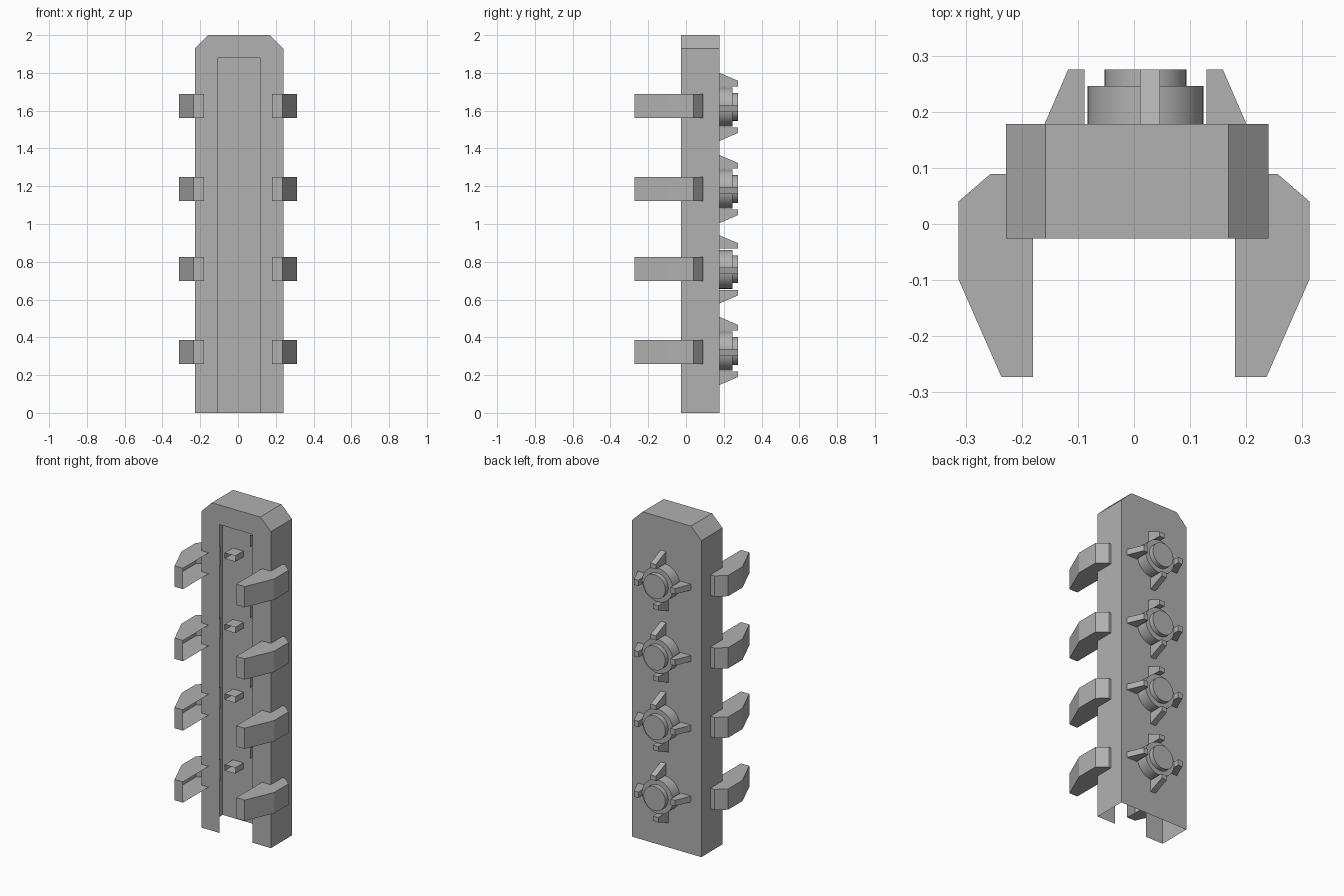
import bpy, bmesh, math
from mathutils import Vector

if "Cube" in bpy.data.objects:
    bpy.data.objects.remove(bpy.data.objects["Cube"])

CX = 0.0205                               # knob centre line
KNOB_Z = (0.328, 0.76, 1.185, 1.62)
CLAW_Z = (0.323, 0.762, 1.185, 1.625)

grey = bpy.data.materials.new("dark_grey")
grey.diffuse_color = (.44, .44, .44, 1)
grey.use_nodes = True
grey.node_tree.nodes["Principled BSDF"].inputs["Base Color"].default_value = grey.diffuse_color


def finish(bm, name):
    bmesh.ops.recalc_face_normals(bm, faces=bm.faces)
    me = bpy.data.meshes.new(name)
    bm.to_mesh(me)
    bm.free()
    me.materials.append(grey)
    ob = bpy.data.objects.new(name, me)
    bpy.context.collection.objects.link(ob)
    return ob


def drop_face(bm, is_hidden):
    """Remove the faces buried in the body."""
    bm.normal_update()
    bmesh.ops.delete(bm, geom=[f for f in bm.faces if is_hidden(f)], context='FACES_ONLY')


def prism(name, pts, offset, is_hidden):
    """Polygon of 3D points swept along offset, left open where buried."""
    bm = bmesh.new()
    face = bm.faces.new([bm.verts.new(p) for p in pts])
    ext = bmesh.ops.extrude_face_region(bm, geom=[face], use_keep_orig=True)
    verts = [g for g in ext["geom"] if isinstance(g, bmesh.types.BMVert)]
    bmesh.ops.translate(bm, verts=verts, vec=offset)
    bmesh.ops.recalc_face_normals(bm, faces=bm.faces)
    drop_face(bm, is_hidden)
    return finish(bm, name)


def disc(name, radius, y0, y1, z):
    """Short cylinder along y, open towards the body."""
    bpy.ops.mesh.primitive_cylinder_add(
        vertices=32, radius=radius, depth=y1 - y0,
        location=(CX, (y0 + y1) / 2, z), rotation=(-math.pi / 2, 0, 0))
    ob = bpy.context.object
    ob.name = name
    bm = bmesh.new()
    bm.from_mesh(ob.data)
    drop_face(bm, lambda f: f.normal.z < -.9)
    bm.to_mesh(ob.data)
    bm.free()
    ob.data.materials.append(grey)
    bpy.ops.object.shade_smooth_by_angle()


# Body: thin shell, open at the bottom, with a tall slot in the front
outline = [(-.228, 0), (-.228, 1.93), (-.158, 2), (.168, 2), (.24, 1.93), (.24, 0)]
slot = [(.117, 0), (.117, 1.88), (-.108, 1.88), (-.108, 0)]
bm = bmesh.new()
front = [bm.verts.new((x, -.026, z)) for x, z in outline]
back = [bm.verts.new((x, .178, z)) for x, z in outline]
bm.faces.new(front + [bm.verts.new((x, -.026, z)) for x, z in slot])
bm.faces.new(back)
for i in range(5):
    bm.faces.new((front[i], front[i + 1], back[i + 1], back[i]))
finish(bm, "body_shell")

# Claws gripping forward on both sides, open on the inner side
claw = [(.18, -.273), (.236, -.273), (.313, -.098), (.313, .04), (.256, .089), (.18, .089)]
for z in CLAW_Z:
    for s, side in ((1, "right"), (-1, "left")):
        prism("claw_" + side, [(s * x, y, z - .0635) for x, y in claw], (0, 0, .127),
              lambda f, s=s: f.normal.x * s < -.9)

# Knobs on the back: stepped disc with four tapered prongs in a slight pinwheel
prong = [(.109, .1), (.18, .1), (.18, .178), (.138, .275), (.109, .275)]
for z in KNOB_Z:
    disc("knob_base", .1035, .178, .246, z)
    disc("knob_cap", .0735, .246, .275, z)
    for k in range(4):
        a = k * math.pi / 2
        out = Vector((math.cos(a), 0, math.sin(a)))
        side = Vector((math.sin(a), 0, -math.cos(a)))
        c = Vector((CX, 0, z)) - side * .01
        prism("knob_prong", [c + out * r + Vector((0, y, 0)) for r, y in prong], side * .036,
              lambda f: f.normal.y < -.9)
